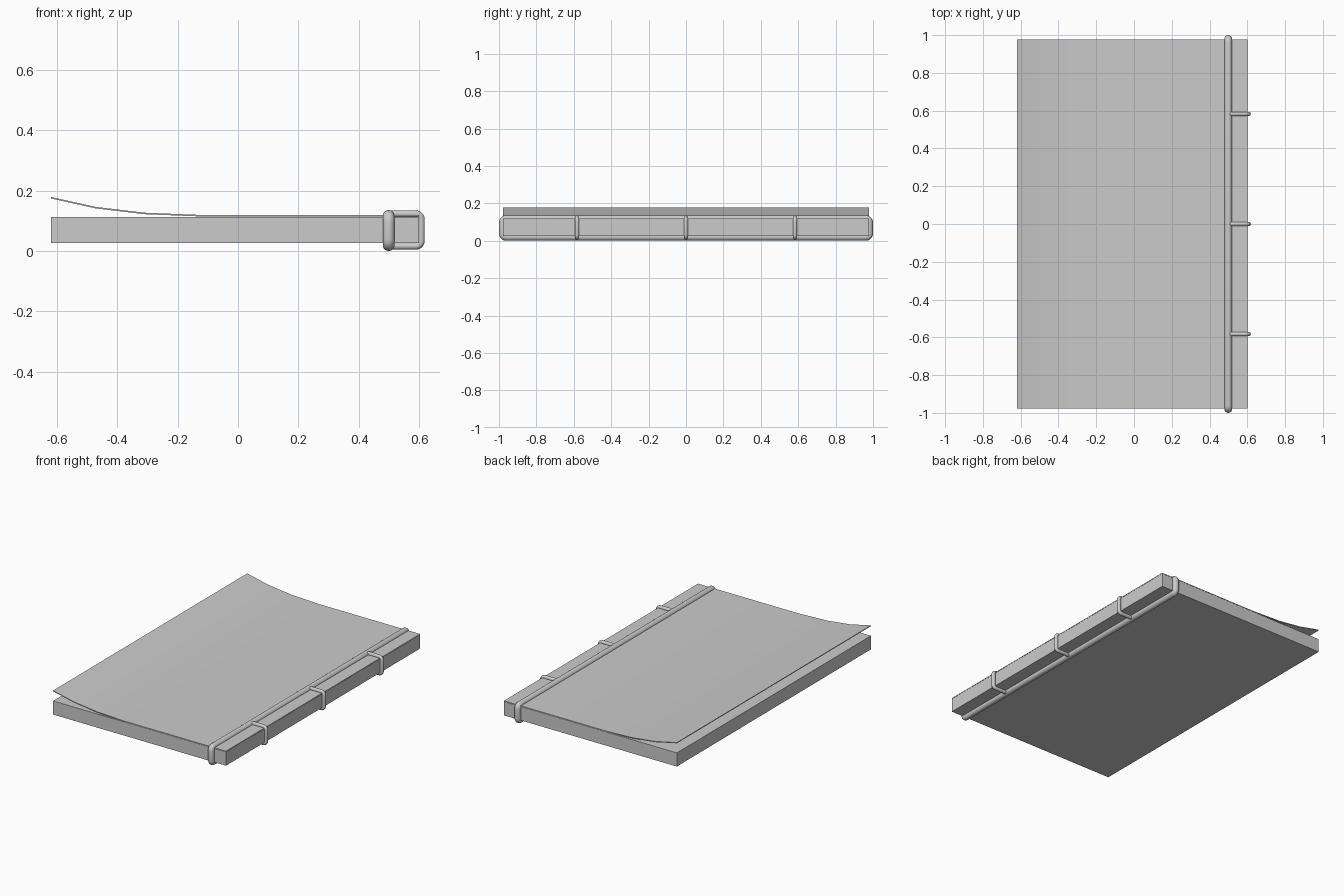
import bpy, bmesh, math
from mathutils import Vector

if "Cube" in bpy.data.objects:
    bpy.data.objects.remove(bpy.data.objects["Cube"])


def mesh_object(name, bm):
    bmesh.ops.recalc_face_normals(bm, faces=bm.faces)
    me = bpy.data.meshes.new(name)
    bm.to_mesh(me)
    bm.free()
    ob = bpy.data.objects.new(name, me)
    bpy.context.collection.objects.link(ob)
    return ob


def rounded_rect(u0, u1, v0, v1, r, steps=5):
    pts = []
    corners = [(u1 - r, v1 - r), (u0 + r, v1 - r), (u0 + r, v0 + r), (u1 - r, v0 + r)]
    for k, (cu, cv) in enumerate(corners):
        for i in range(steps + 1):
            a = math.pi / 2 * (k + i / steps)
            pts.append((cu + r * math.cos(a), cv + r * math.sin(a)))
    return pts


def cord_loop(name, pts, normal, radius, sides=14):
    # sweep a round section along a closed planar path
    bm = bmesh.new()
    pts = [Vector(p) for p in pts]
    n, nrm = len(pts), Vector(normal)
    rings = []
    for i, p in enumerate(pts):
        t = (pts[(i + 1) % n] - pts[i - 1]).normalized()
        side = t.cross(nrm)
        rings.append([bm.verts.new(p + radius * (side * math.cos(a) + nrm * math.sin(a)))
                      for a in (2 * math.pi * j / sides for j in range(sides))])
    for i in range(n):
        a, b = rings[i], rings[(i + 1) % n]
        for j in range(sides):
            k = (j + 1) % sides
            f = bm.faces.new((a[j], a[k], b[k], b[j]))
            f.smooth = True
    return mesh_object(name, bm)


# page block
bm = bmesh.new()
bmesh.ops.create_cube(bm, size=1)
for v in bm.verts:
    v.co = (v.co.x * 1.22 - 0.01, v.co.y * 1.956, 0.0695 + v.co.z * 0.087)
mesh_object("page_block", bm)

# front cover sheet with a curled free edge
T = 0.005
top = [(-0.62, 0.179), (-0.47, 0.146), (-0.31, 0.127), (-0.2, 0.1225),
       (-0.11, 0.119), (0.6, 0.119)]
profile = top + [(x, z - T) for x, z in reversed(top)]
bm = bmesh.new()
face = bm.faces.new([bm.verts.new((x, -0.978, z)) for x, z in profile])
ext = bmesh.ops.extrude_face_region(bm, geom=[face])
bmesh.ops.translate(bm, vec=(0, 1.956, 0),
                    verts=[g for g in ext["geom"] if isinstance(g, bmesh.types.BMVert)])
cover = mesh_object("front_cover", bm)
for p in cover.data.polygons:
    p.use_smooth = p.normal.z > 0.5 or p.normal.z < -0.5
cover.data.set_sharp_from_angle(angle=math.radians(30))

# long binding cord running round the book's length
cord_loop("long_binding_cord",
          [(0.499, y, z) for y, z in rounded_rect(-0.98, 0.98, 0.02, 0.116, 0.018)],
          (1, 0, 0), 0.02)

# three short stitches round the spine
for i in (-1, 0, 1):
    cord_loop(f"spine_stitch_{i + 2}",
              [(x, i * 0.583, z) for x, z in rounded_rect(0.497, 0.607, 0.016, 0.123, 0.018)],
              (0, 1, 0), 0.0115)
